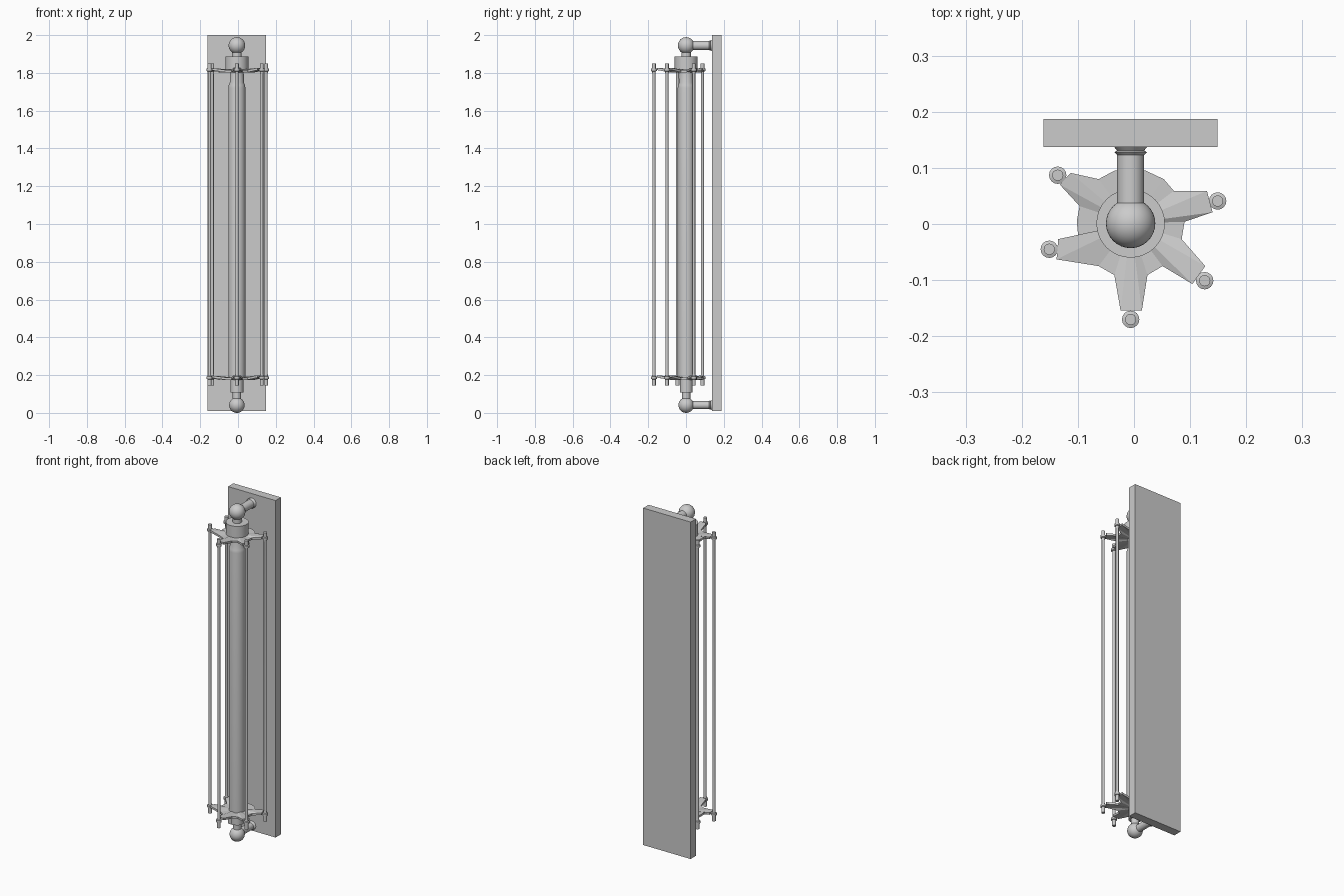
import bpy, bmesh, math
from mathutils import Matrix, Vector

if "Cube" in bpy.data.objects:
    bpy.data.objects.remove(bpy.data.objects["Cube"])

CX, CY = -0.006, 0.001   # axis of the lamp


def finish(name, bm, smooth=True):
    bmesh.ops.recalc_face_normals(bm, faces=bm.faces)
    mesh = bpy.data.meshes.new(name)
    bm.to_mesh(mesh)
    bm.free()
    ob = bpy.data.objects.new(name, mesh)
    bpy.context.collection.objects.link(ob)
    if smooth:
        bpy.ops.object.select_all(action='DESELECT')
        ob.select_set(True)
        bpy.context.view_layer.objects.active = ob
        bpy.ops.object.shade_smooth_by_angle(angle=math.radians(35))
    return ob


def lathe(name, profile, loc, sides=32, along_y=False):
    """Revolve (radius, height) pairs into a capped solid."""
    bm = bmesh.new()
    rings = [[bm.verts.new((r * math.cos(2 * math.pi * i / sides),
                            r * math.sin(2 * math.pi * i / sides), h))
              for i in range(sides)] for r, h in profile]
    for a, b in zip(rings, rings[1:]):
        for i in range(sides):
            j = (i + 1) % sides
            bm.faces.new((a[i], a[j], b[j], b[i]))
    bm.faces.new(rings[0])
    bm.faces.new(rings[-1])
    m = Matrix.Translation(loc)
    if along_y:
        m = m @ Matrix.Rotation(-math.pi / 2, 4, 'X')
    bm.transform(m)
    return finish(name, bm)


def ball(name, r, z):
    bm = bmesh.new()
    bmesh.ops.create_uvsphere(bm, u_segments=32, v_segments=20, radius=r,
                              matrix=Matrix.Translation((CX, CY, z)))
    return finish(name, bm)


# Wall plate
bm = bmesh.new()
bmesh.ops.create_cube(bm, size=1, matrix=Matrix.Translation((-0.006, 0.162, 1.005))
                      @ Matrix.Diagonal((0.31, 0.05, 1.99, 1)))
finish("wall_plate", bm, False)

# Ball joints and wall arms with flared ends
for tag, r, arm_r, z in (("upper", 0.044, 0.024, 1.945), ("lower", 0.041, 0.021, 0.041)):
    ball(tag + "_ball_joint", r, z)
    lathe(tag + "_wall_arm", [(arm_r, 0), (arm_r, 0.122), (arm_r + 0.005, 0.127),
                              (arm_r, 0.130), (arm_r + 0.007, 0.138)],
          (CX, CY, z), along_y=True)

# Upper socket, glass tube and lower socket
lathe("upper_socket", [(0.025, 1.92), (0.025, 1.886), (0.061, 1.886), (0.061, 1.818)],
      (CX, CY, 0))
lathe("tube", [(0.034, 0.18), (0.045, 0.185), (0.045, 1.72), (0.043, 1.735),
               (0.037, 1.75), (0.036, 1.83)], (CX, CY, 0))
lathe("lower_socket", [(0.022, 0.06), (0.022, 0.108), (0.034, 0.108), (0.034, 0.185)],
      (CX, CY, 0))

# Star shaped spiders: outline seen from above, arms rise toward the tips
STAR = [(-0.132, 0.070), (-0.113, 0.091), (-0.063, 0.080), (-0.035, 0.095),
        (0.021, 0.095), (0.053, 0.080), (0.071, 0.059), (0.130, 0.059),
        (0.140, 0.021), (0.090, 0.004), (0.085, -0.027), (0.127, -0.075),
        (0.104, -0.107), (0.051, -0.075), (0.024, -0.091), (0.014, -0.154),
        (-0.024, -0.154), (-0.035, -0.091), (-0.063, -0.075), (-0.138, -0.063),
        (-0.135, -0.027), (-0.099, -0.027), (-0.102, 0.005), (-0.097, 0.032)]


def star(name, z):
    bm = bmesh.new()
    layers = []
    for t in (-0.006, 0.006):
        hub = bm.verts.new((CX, CY, z + t))
        rim = []
        for x, y in STAR:
            d = math.hypot(x - CX, y - CY)
            rim.append(bm.verts.new((x, y, z + t + max(0, d - 0.09) * 0.2)))
        layers.append((hub, rim))
    n = len(STAR)
    for i in range(n):
        j = (i + 1) % n
        for hub, rim in layers:
            bm.faces.new((hub, rim[i], rim[j]))
        lo, hi = layers[0][1], layers[1][1]
        bm.faces.new((lo[i], lo[j], hi[j], hi[i]))
    finish(name, bm, False)


star("upper_star", 1.808)
star("lower_star", 0.180)

# Cage rods with collars where they meet the stars
RODS = [(-0.136, 0.087), (0.149, 0.041), (-0.151, -0.045), (0.126, -0.101), (-0.006, -0.170)]
ROD = [(0.010, 0.145), (0.010, 0.178), (0.0155, 0.180), (0.0155, 0.192), (0.010, 0.194),
       (0.008, 0.205), (0.008, 1.795), (0.010, 1.808), (0.0155, 1.810), (0.0155, 1.822),
       (0.010, 1.824), (0.010, 1.85)]
for k, (x, y) in enumerate(RODS):
    lathe(f"cage_rod_{k + 1}", ROD, (x, y, 0), sides=16)
